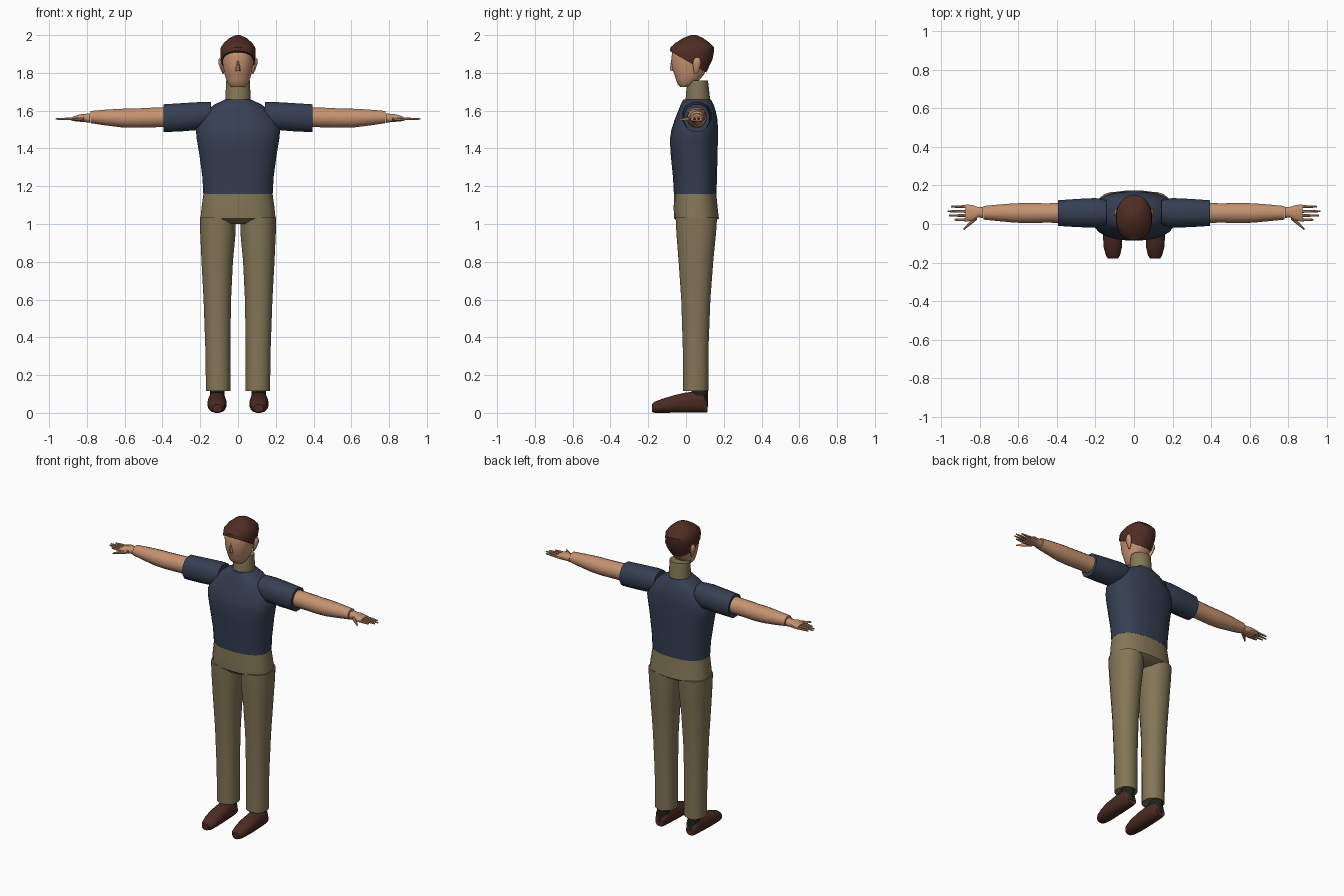
import bpy, bmesh, math
from mathutils import Vector


def mat(name, rgb):
    m = bpy.data.materials.new(name)
    m.diffuse_color = (*rgb, 1)
    return m


SKIN = mat("skin", (0.56, 0.29, 0.165))
SHIRT = mat("navy_shirt", (0.036, 0.05, 0.085))
KHAKI = mat("khaki", (0.23, 0.18, 0.095))
HAIR = mat("brown_hair", (0.08, 0.026, 0.018))
SHOE = mat("brown_leather", (0.072, 0.024, 0.017))
SOCK = mat("dark_green", (0.012, 0.02, 0.01))


def finish(name, bm, material, angle=40):
    bmesh.ops.recalc_face_normals(bm, faces=bm.faces)
    me = bpy.data.meshes.new(name)
    bm.to_mesh(me)
    bm.free()
    me.materials.append(material)
    for p in me.polygons:
        p.use_smooth = True
    me.set_sharp_from_angle(angle=math.radians(angle))
    ob = bpy.data.objects.new(name, me)
    bpy.context.collection.objects.link(ob)
    return ob


def loft(name, material, rings, axis="z", n=20, power=2.0, side=1, cut=None, angle=40):
    """Rings are (position, u_min, u_max, v_min, v_max) across the axis."""
    bm = bmesh.new()
    prev = None
    for p, u0, u1, v0, v1 in rings:
        ring = []
        for i in range(n):
            a = 2 * math.pi * (i + 0.5) / n
            c, s = math.cos(a), math.sin(a)
            u = (u0 + u1) / 2 + (u1 - u0) / 2 * math.copysign(abs(c) ** (2 / power), c)
            v = (v0 + v1) / 2 + (v1 - v0) / 2 * math.copysign(abs(s) ** (2 / power), s)
            co = {"z": (u, v, p), "x": (p, u, v), "y": (u, p, v)}[axis]
            ring.append(bm.verts.new((co[0] * side, co[1], co[2])))
        if prev:
            for i in range(n):
                j = (i + 1) % n
                bm.faces.new((prev[i], prev[j], ring[j], ring[i]))
        else:
            bm.faces.new(ring)
        prev = ring
    bm.faces.new(prev)
    if cut:  # keep only the part above a plane
        bmesh.ops.bisect_plane(bm, geom=bm.verts[:] + bm.edges[:] + bm.faces[:],
                               plane_co=cut[0], plane_no=cut[1], clear_inner=True)
        bmesh.ops.holes_fill(bm, edges=[e for e in bm.edges if e.is_boundary])
    return finish(name, bm, material, angle)


def sym(rings):
    """Rings (z, half_width, y_min, y_max) centred on x = 0."""
    return [(z, -w, w, a, b) for z, w, a, b in rings]


# Torso, hips and neck
loft("shirt_body", SHIRT, sym([
    (1.16, .185, -.065, .162), (1.25, .19, -.07, .165), (1.38, .208, -.083, .168),
    (1.45, .22, -.086, .17), (1.50, .225, -.078, .17), (1.55, .205, -.062, .168),
    (1.60, .165, -.042, .158), (1.63, .13, -.03, .148), (1.66, .068, -.015, .132)]),
    n=24, power=2.4)
loft("hips", KHAKI, sym([
    (1.00, .09, -.03, .13), (1.03, .2, -.065, .175), (1.09, .194, -.066, .168),
    (1.162, .184, -.064, .161)]), n=24, power=2.4)
loft("neck", KHAKI, sym([
    (1.63, .068, -.005, .132), (1.70, .066, 0, .124), (1.76, .064, .01, .117)]))

# Head and hair
loft("head", SKIN, sym([
    (1.725, .036, -.03, .02), (1.74, .052, -.045, .045), (1.765, .063, -.054, .075),
    (1.79, .071, -.062, .095), (1.815, .076, -.072, .107), (1.85, .082, -.077, .118),
    (1.89, .085, -.077, .128), (1.93, .083, -.07, .13), (1.965, .06, -.035, .11),
    (1.985, .025, .01, .07)]), n=20, power=2.2)
loft("hair", HAIR, sym([
    (1.78, .072, -.07, .095), (1.81, .08, -.08, .112), (1.87, .091, -.085, .141),
    (1.905, .095, -.088, .148), (1.935, .092, -.084, .15), (1.96, .075, -.055, .125),
    (1.985, .045, -.015, .09), (2.0, .012, .025, .055)]), n=20, power=2.2,
    cut=(Vector((0, -.08, 1.913)), Vector((0, .51, .86))))
loft("nose", SKIN, [
    (1.81, -.014, .014, -.083, -.05), (1.825, -.012, .012, -.087, -.05),
    (1.87, -.006, .006, -.079, -.05)], n=8)

for side, word in ((1, "left"), (-1, "right")):
    # Ear
    loft("ear_" + word, SKIN, [
        (1.795, .075, .082, .045, .06), (1.815, .075, .092, .04, .07),
        (1.85, .078, .104, .036, .08), (1.872, .08, .103, .042, .077),
        (1.882, .085, .095, .05, .068)], n=10, side=side)

    # Sleeve and arm
    loft("sleeve_" + word, SHIRT, [
        (.143, -.005, .125, 1.52, 1.648), (.20, -.022, .137, 1.496, 1.648),
        (.30, -.018, .132, 1.488, 1.642), (.395, -.012, .125, 1.484, 1.636)],
        axis="x", n=12, power=2.2, side=side)
    loft("arm_" + word, SKIN, [
        (.36, .004, .112, 1.512, 1.62), (.45, .006, .108, 1.511, 1.617),
        (.55, .004, .110, 1.509, 1.612), (.62, .006, .108, 1.511, 1.611),
        (.70, .014, .102, 1.521, 1.606), (.78, .022, .094, 1.533, 1.599)],
        axis="x", n=16, side=side)

    # Hand, fingers and thumb
    loft("hand_" + word, SKIN, [
        (.784, .03, .09, 1.535, 1.587), (.81, .034, .09, 1.539, 1.583),
        (.84, .014, .10, 1.541, 1.581), (.875, .012, .103, 1.545, 1.568)],
        axis="x", n=12, power=2.4, side=side)
    for i, (y, tip) in enumerate(((.022, .93), (.044, .96), (.066, .967), (.09, .948))):
        loft(f"finger_{i + 1}_{word}", SKIN, [
            (.865, y - .009, y + .009, 1.549, 1.564), (.915, y - .007, y + .007, 1.550, 1.563),
            (tip, y - .005, y + .005, 1.552, 1.560)], axis="x", n=8, side=side)
    loft("thumb_" + word, SKIN, [
        (.815, .02, .05, 1.545, 1.57), (.845, -.004, .02, 1.545, 1.565),
        (.87, -.022, -.006, 1.546, 1.561), (.885, -.034, -.024, 1.548, 1.557)],
        axis="x", n=8, side=side)

    # Trouser leg, sock and shoe
    loft("trouser_leg_" + word, KHAKI, [
        (.115, .04, .17, -.016, .119), (.35, .04, .174, -.018, .12),
        (.60, .036, .183, -.026, .130), (.80, .026, .194, -.04, .145),
        (.95, .012, .201, -.052, .16), (1.035, .012, .203, -.056, .166)],
        n=20, power=2.2, side=side)
    loft("sock_" + word, SOCK, [
        (.03, .072, .148, .03, .116), (.13, .07, .15, .03, .116)], n=14, side=side)
    loft("shoe_" + word, SHOE, [
        (-.18, .085, .135, .004, .045), (-.165, .072, .146, 0, .06),
        (-.12, .062, .158, 0, .077), (-.06, .06, .162, 0, .095),
        (0, .062, .160, 0, .109), (.06, .066, .156, 0, .114),
        (.095, .070, .152, 0, .112), (.113, .080, .142, .003, .06)],
        axis="y", n=16, power=2.3, side=side)
